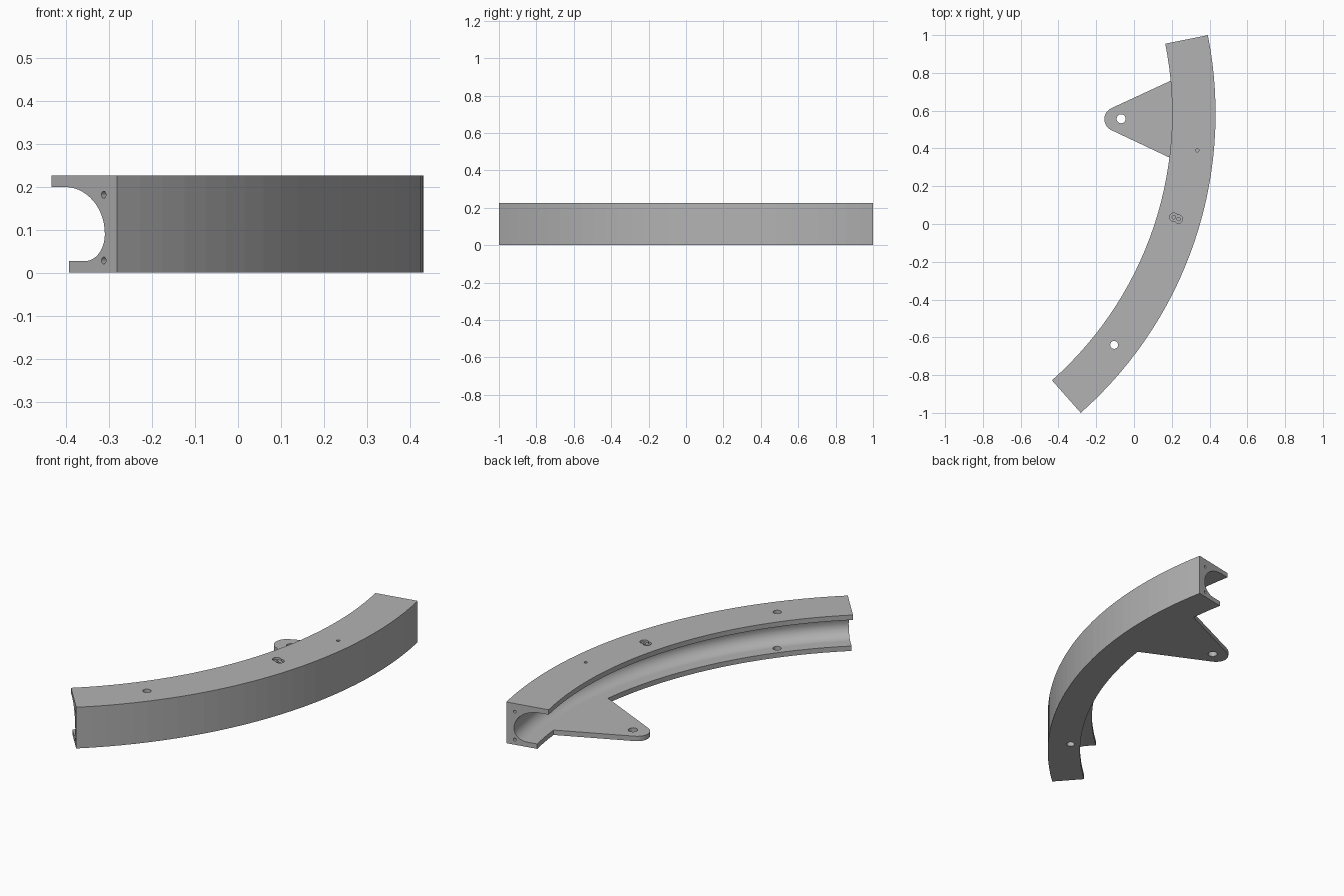
import bpy, bmesh
from math import sin, cos, pi, radians, atan2, hypot
from mathutils import Matrix, Vector

old = bpy.data.objects.get("Cube")
if old:
    bpy.data.objects.remove(old, do_unlink=True)

CENTRE = Vector((-1.684, 0.585, 0))
START, END = radians(-48.5), radians(11.3)
OUTER, TOP_LIP, LOW_LIP = 2.116, 1.886, 1.948
HEIGHT, PLATE = 0.226, 0.027
SEGMENTS = 30

grey = bpy.data.materials.new("plain grey")
grey.use_nodes = True
COLOUR = (0.45, 0.45, 0.45, 1)
grey.diffuse_color = COLOUR
grey.node_tree.nodes["Principled BSDF"].inputs["Base Color"].default_value = COLOUR


def on_arc(radius, angle, z=0.0):
    return CENTRE + Vector((radius * cos(angle), radius * sin(angle), z))


def finish(name, bm):
    bmesh.ops.recalc_face_normals(bm, faces=bm.faces)
    mesh = bpy.data.meshes.new(name)
    bm.to_mesh(mesh)
    bm.free()
    obj = bpy.data.objects.new(name, mesh)
    bpy.context.collection.objects.link(obj)
    mesh.materials.append(grey)
    return obj


def drill(target, place, radius, depth, direction=(0, 0, 1), sides=24):
    """Cut a round hole centred on a point."""
    bm = bmesh.new()
    turn = Vector(direction).to_track_quat('Z', 'Y').to_matrix().to_4x4()
    bmesh.ops.create_cone(bm, cap_ends=True, segments=sides, radius1=radius,
                          radius2=radius, depth=depth,
                          matrix=Matrix.Translation(place) @ turn)
    cutter = finish("hole_cutter", bm)
    mod = target.modifiers.new("hole", 'BOOLEAN')
    mod.operation, mod.solver, mod.object = 'DIFFERENCE', 'EXACT', cutter
    bpy.context.view_layer.objects.active = target
    bpy.ops.object.modifier_apply(modifier=mod.name)
    bpy.data.objects.remove(cutter, do_unlink=True)


# Rail cross-section (radius, height): open channel with a rounded back
DEEP, MID = 2.074, 0.09
profile = [(LOW_LIP, PLATE), (LOW_LIP, 0), (OUTER, 0), (OUTER, HEIGHT),
           (TOP_LIP, HEIGHT), (TOP_LIP, HEIGHT - PLATE)]
STEPS = 14
for i in range(STEPS + 1):
    a = pi / 2 * (1 - i / STEPS)
    profile.append((DEEP - 0.14 * (1 - cos(a)), MID + (HEIGHT - PLATE - MID) * sin(a)))
for i in range(1, STEPS + 1):
    a = pi / 2 * i / STEPS
    profile.append((DEEP - 0.068 * (1 - cos(a)), MID - (MID - PLATE) * sin(a)))

# Curved rail: sweep the section round the centre
bm = bmesh.new()
rings = []
for s in range(SEGMENTS + 1):
    angle = START + (END - START) * s / SEGMENTS
    rings.append([bm.verts.new(on_arc(r, angle, z)) for r, z in profile])
n = len(profile)
for a, b in zip(rings, rings[1:]):
    for i in range(n):
        bm.faces.new((a[i], a[(i + 1) % n], b[(i + 1) % n], b[i]))
bm.faces.new(rings[0])
bm.faces.new(rings[-1])
rail = finish("curved_rail", bm)

# Bolt hole through both lips, and a small pin hole in the top
drill(rail, (-0.105, -0.64, 0.1), 0.021, 0.4)
drill(rail, (0.335, 0.39, HEIGHT), 0.009, 0.08)

# Pair of stepped holes in the top
for x, y in ((0.211, 0.036), (0.236, 0.026)):
    drill(rail, (x, y, HEIGHT), 0.022, 0.024)
    drill(rail, (x, y, HEIGHT), 0.009, 0.12)

# Dowel holes in both end faces
for angle in (START, END):
    for z in (0.028, 0.181):
        drill(rail, on_arc(2.07, angle, z), 0.008, 0.16, (-sin(angle), cos(angle), 0))

# Smooth the hollow of the channel only
for face in rail.data.polygons:
    c = face.center - CENTRE
    r = hypot(c.x, c.y)
    inward = face.normal.x * c.x + face.normal.y * c.y < -0.02
    hollow = PLATE + 0.001 < c.z < HEIGHT - PLATE - 0.001
    face.use_smooth = inward and hollow and LOW_LIP - 0.03 < r < DEEP + 0.005

# Mounting tab: rounded tip, straight sides, root following the lower lip
TIP, TIP_R = Vector((-0.093, 0.555)), 0.064
LEAN = radians(24.8)
outline = []
for i in range(13):
    a = pi / 2 + LEAN + (pi - 2 * LEAN) * i / 12
    outline.append((TIP.x + TIP_R * cos(a), TIP.y + TIP_R * sin(a), 0))
low, high = radians(-7.7), radians(5.92)
for i in range(9):
    outline.append(on_arc(LOW_LIP, low + (high - low) * i / 8))
bm = bmesh.new()
base = bm.faces.new([bm.verts.new(p) for p in outline])
grown = bmesh.ops.extrude_face_region(bm, geom=[base])["geom"]
bmesh.ops.translate(bm, vec=(0, 0, PLATE),
                    verts=[v for v in grown if isinstance(v, bmesh.types.BMVert)])
tab = finish("mounting_tab", bm)
drill(tab, (-0.068, 0.557, 0), 0.024, 0.2)
